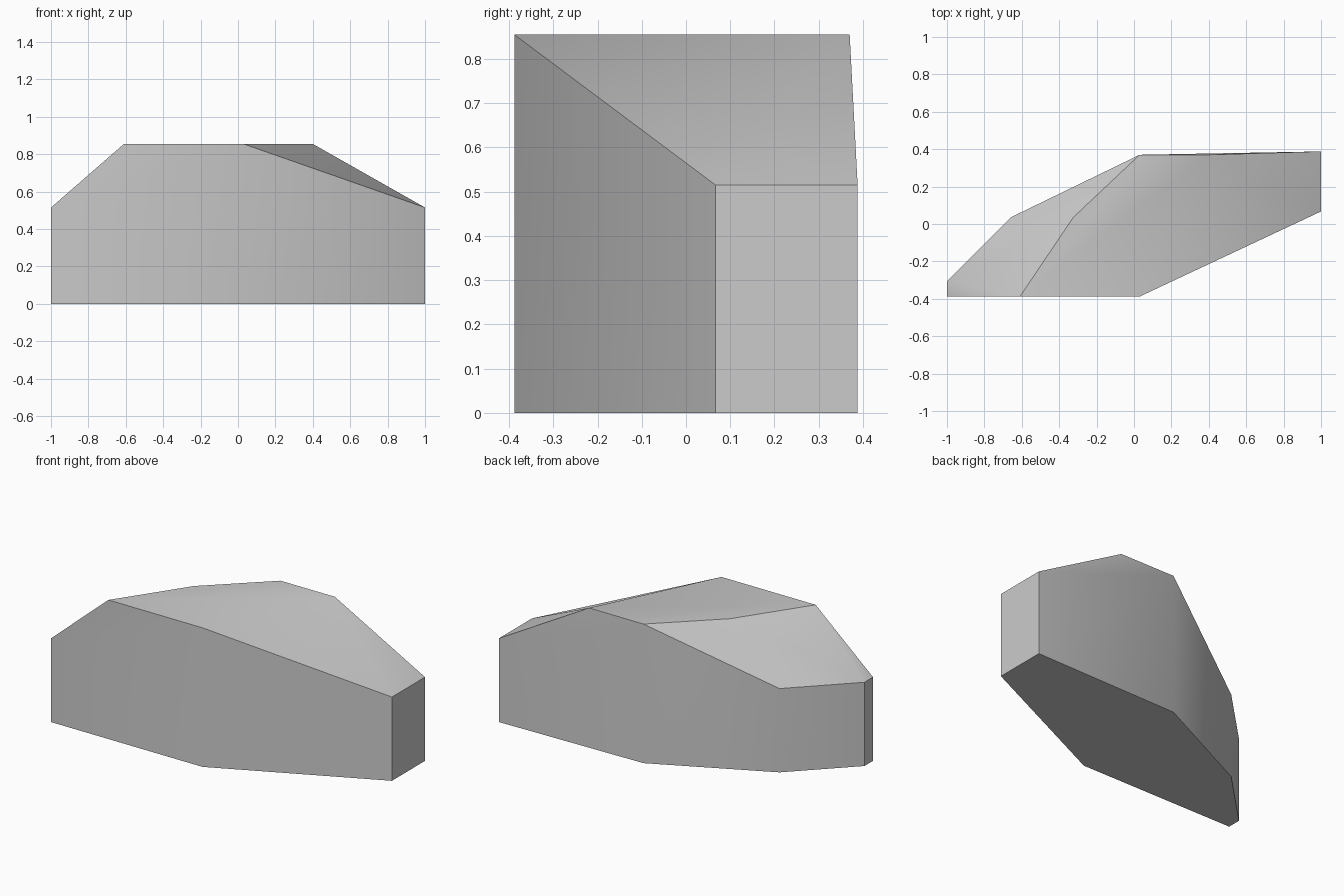
import bpy
import bmesh
import math

cube = bpy.data.objects.get("Cube")
if cube:
    bpy.data.objects.remove(cube, do_unlink=True)

SHOULDER, TOP = 0.515, 0.855
FRONT, BACK = -0.388, 0.388

# Plan corners of the block
front_left = (-1, FRONT)
front_mid = (0.03, FRONT)
right_front = (1, 0.067)
right_back = (1, BACK)
back_mid = (0.03, 0.37)
back_left = (-0.66, 0.035)
left_back = (-1, -0.305)

# Low corners stop at the shoulder, the middle ones rise to the flat top
low = [front_left, right_front, right_back, back_left, left_back]
high = [front_mid, back_mid]
ridge = [(-0.61, FRONT), (-0.325, 0.035), (0.4, 0.37)]

bm = bmesh.new()
levels = ((low + high, 0), (low, SHOULDER), (high + ridge, TOP))
for corners, z in levels:
    for x, y in corners:
        bm.verts.new((x, y, z))

# Wrap the corners into a closed faceted block and merge flat areas
hull = bmesh.ops.convex_hull(bm, input=bm.verts)
bmesh.ops.dissolve_limit(bm, angle_limit=math.radians(1), verts=bm.verts, edges=bm.edges)
bmesh.ops.recalc_face_normals(bm, faces=bm.faces)

mesh = bpy.data.meshes.new("faceted_block")
bm.to_mesh(mesh)
bm.free()
block = bpy.data.objects.new("faceted_block", mesh)
bpy.context.collection.objects.link(block)

# Plain grey surface
grey = bpy.data.materials.new("light_grey")
grey.use_nodes = True
colour = (0.6, 0.6, 0.6, 1)
grey.diffuse_color = colour
for node in grey.node_tree.nodes:
    if node.type == "BSDF_PRINCIPLED":
        node.inputs["Base Color"].default_value = colour
mesh.materials.append(grey)

# Soft shading over the shallow bends, crisp main edges
bpy.ops.object.select_all(action="DESELECT")
block.select_set(True)
bpy.context.view_layer.objects.active = block
bpy.ops.object.shade_smooth_by_angle(angle=math.radians(30))
